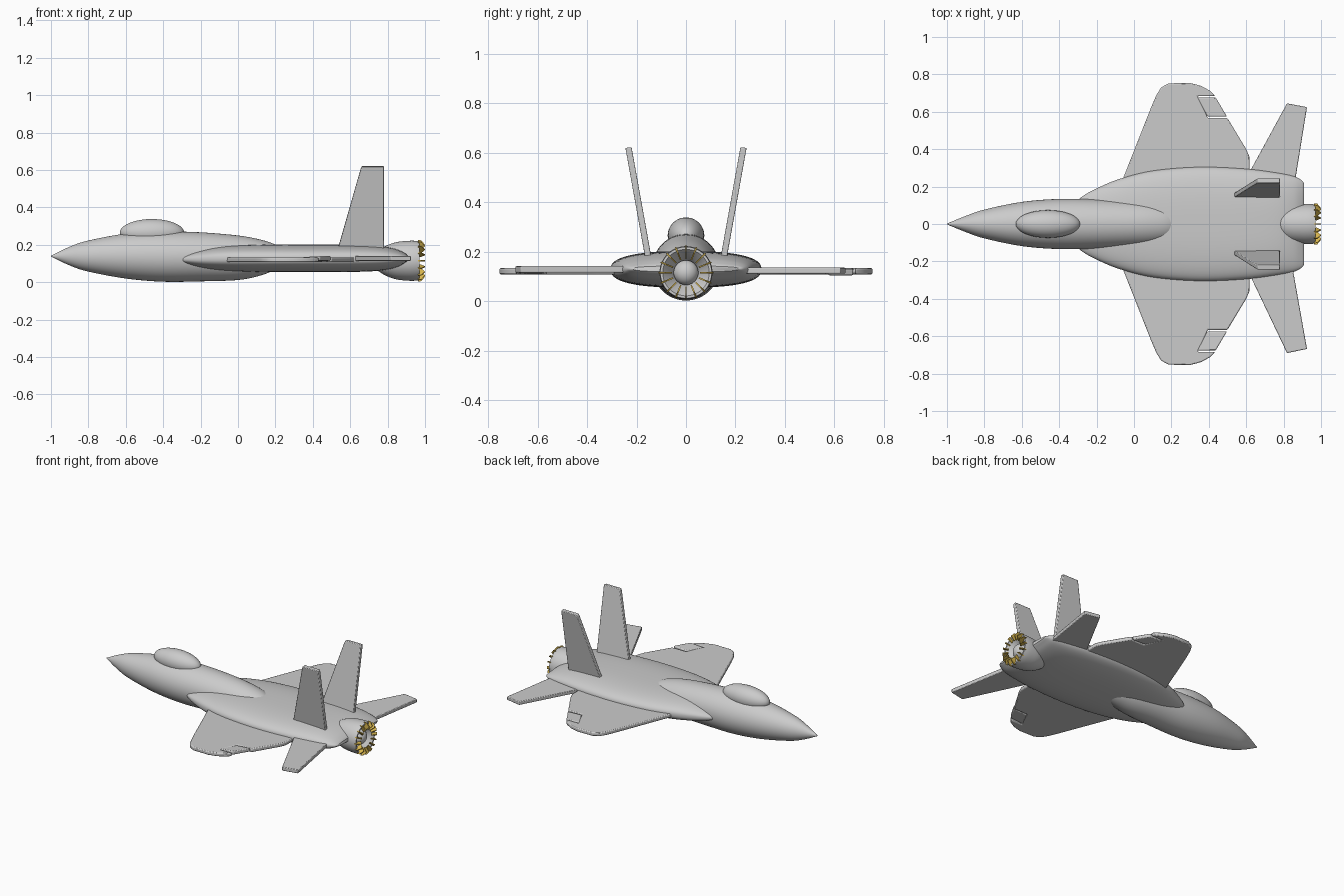
import bpy, bmesh, math
from mathutils import Vector

if "Cube" in bpy.data.objects:
    bpy.data.objects.remove(bpy.data.objects["Cube"])

gold = bpy.data.materials.new("gold")
gold.diffuse_color = (0.7, 0.48, 0.08, 1)
gold.use_nodes = True
gold.node_tree.nodes["Principled BSDF"].inputs["Base Color"].default_value = gold.diffuse_color


def finish(name, bm, angle=40, bevel=0, mirror=False, mat=None):
    bmesh.ops.recalc_face_normals(bm, faces=bm.faces)
    me = bpy.data.meshes.new(name)
    bm.to_mesh(me)
    bm.free()
    ob = bpy.data.objects.new(name, me)
    bpy.context.collection.objects.link(ob)
    if mat:
        me.materials.append(mat)
    bpy.ops.object.select_all(action='DESELECT')
    ob.select_set(True)
    bpy.context.view_layer.objects.active = ob
    bpy.ops.object.shade_smooth_by_angle(angle=math.radians(angle))
    if bevel:
        b = ob.modifiers.new("bevel", 'BEVEL')
        b.width, b.segments, b.limit_method = bevel, 2, 'ANGLE'
    if mirror:
        ob.modifiers.new("mirror", 'MIRROR').use_axis = (False, True, False)
    return ob


def smooth(stations, steps=5):
    """Catmull-Rom interpolation through the stations."""
    p = [Vector(s) for s in stations]
    p = [p[0]] + p + [p[-1]]
    out = []
    for a, b, c, d in zip(p, p[1:], p[2:], p[3:]):
        for k in range(steps):
            t = k / steps
            out.append(0.5 * (2 * b + (c - a) * t + (2 * a - 5 * b + 4 * c - d) * t * t
                              + (3 * b - a - 3 * c + d) * t ** 3))
    return out + [p[-1]]


def loft(name, rings, power=2.0, n=64, angle=40):
    """Skin superellipse rings given as (x, centre z, half height, half width)."""
    bm = bmesh.new()
    loops = []
    for x, zc, hz, hy in rings:
        ring = []
        for i in range(n):
            a = 2 * math.pi * i / n
            c, s = math.cos(a), math.sin(a)
            ring.append(bm.verts.new((x, hy * math.copysign(abs(c) ** (2 / power), c),
                                      zc + hz * math.copysign(abs(s) ** (2 / power), s))))
        loops.append(ring)
    for r, q in zip(loops, loops[1:]):
        for i in range(n):
            bm.faces.new((r[i], r[(i + 1) % n], q[(i + 1) % n], q[i]))
    bm.faces.new(loops[0])
    bm.faces.new(loops[-1])
    return finish(name, bm, angle)


def plate(name, pts, offset, bevel=0.006, mirror=False):
    """Flat panel: outline of 3D points thickened by an offset vector."""
    bm = bmesh.new()
    face = bm.faces.new([bm.verts.new(p) for p in pts])
    ext = bmesh.ops.extrude_face_region(bm, geom=[face])
    bmesh.ops.translate(bm, vec=offset,
                        verts=[v for v in ext['geom'] if isinstance(v, bmesh.types.BMVert)])
    return finish(name, bm, 40, bevel, mirror)


def ellipsoid(name, centre, radii):
    bm = bmesh.new()
    bmesh.ops.create_uvsphere(bm, u_segments=40, v_segments=24, radius=1)
    for v in bm.verts:
        v.co = Vector(centre) + Vector([a * b for a, b in zip(v.co, radii)])
    return finish(name, bm)


# forward fuselage with pointed nose
loft("nose_fuselage", smooth([
    (-1.0, 0.14, 0.002, 0.002), (-0.9, 0.14, 0.05, 0.043), (-0.8, 0.14, 0.083, 0.077),
    (-0.6, 0.14, 0.12, 0.118), (-0.4, 0.137, 0.134, 0.134), (-0.2, 0.136, 0.131, 0.132),
    (0.0, 0.131, 0.119, 0.122), (0.12, 0.132, 0.096, 0.107), (0.2, 0.135, 0.066, 0.08),
    (0.27, 0.135, 0.02, 0.03)]))

# wide flattened rear body
loft("main_body", smooth([
    (-0.34, 0.12, 0.01, 0.09), (-0.28, 0.122, 0.03, 0.145), (-0.2, 0.124, 0.05, 0.19),
    (-0.08, 0.127, 0.066, 0.24), (0.1, 0.128, 0.073, 0.285), (0.35, 0.128, 0.074, 0.305),
    (0.6, 0.128, 0.073, 0.295), (0.76, 0.128, 0.066, 0.275), (0.85, 0.128, 0.048, 0.257),
    (0.895, 0.13, 0.025, 0.235), (0.91, 0.13, 0.012, 0.215)]), power=2.5)

# cockpit canopy
ellipsoid("canopy", (-0.46, 0, 0.265), (0.172, 0.074, 0.073))

# engine nozzle with hollow end
profile = [(0.72, 0.03), (0.76, 0.062), (0.8, 0.084), (0.85, 0.1), (0.9, 0.106), (0.94, 0.107),
           (0.97, 0.104)]
outer = [(x, 0.115, r, r) for x, r in smooth(profile, 3)]
inner = [(0.97, 0.115, r, r) for r in (0.094,)] + [(0.93, 0.115, 0.06, 0.06), (0.91, 0.115, 0.05, 0.05)]
loft("engine_nozzle", outer + inner, n=48)
ellipsoid("exhaust_cone", (0.925, 0, 0.115), (0.045, 0.05, 0.05))

# gold petals around the nozzle
bm = bmesh.new()
for i in range(16):
    a = 2 * math.pi * i / 16
    rad = Vector((0, math.cos(a), math.sin(a)))
    side = Vector((0, -math.sin(a), math.cos(a))) * 0.003
    prof = [(0.962, 0.111), (0.98, 0.109), (1.0, 0.085), (0.975, 0.056), (0.962, 0.075)]
    pair = [[bm.verts.new(Vector((x, 0, 0.115)) + rad * r + side * s) for x, r in prof]
            for s in (-1, 1)]
    bm.faces.new(pair[0])
    bm.faces.new(pair[1])
    for k in range(5):
        m = (k + 1) % 5
        bm.faces.new((pair[0][k], pair[0][m], pair[1][m], pair[1][k]))
finish("nozzle_petals", bm, 30, mat=gold)

# main wings, notched for the ailerons
wing = [(-0.085, 0.18), (-0.06, 0.24), (0.09, 0.62), (0.12, 0.69), (0.145, 0.73), (0.185, 0.752),
        (0.3, 0.754), (0.36, 0.738), (0.41, 0.71), (0.433, 0.684), (0.34, 0.684), (0.395, 0.566),
        (0.5, 0.566), (0.6, 0.4), (0.617, 0.36), (0.62, 0.18)]
plate("wing", [(x, y, 0.108) for x, y in wing], (0, 0, 0.025), mirror=True)

# ailerons, the front one tilted up a little
for side, lift in ((1, -0.004), (-1, 0.008)):
    flap = [(0.337, 0.676, 0), (0.392, 0.574, 0), (0.497, 0.574, lift), (0.437, 0.676, lift)]
    plate("aileron", [(x, side * y, 0.108 + z) for x, y, z in flap], (0, 0, 0.025))

# tailplanes (slightly uneven span)
plate("tailplane_back", [(0.57, 0.19, 0.111), (0.818, 0.645, 0.111), (0.925, 0.625, 0.111),
                         (0.855, 0.19, 0.111)], (0, 0, 0.024), 0.004)
plate("tailplane_front", [(0.58, -0.19, 0.115), (0.818, -0.69, 0.115), (0.925, -0.668, 0.115),
                          (0.84, -0.19, 0.115)], (0, 0, 0.026), 0.004)

# twin outward-leaning fins
fin = [(0.525, 0.15), (0.655, 0.605), (0.662, 0.622), (0.78, 0.622), (0.78, 0.15)]
plate("tail_fin", [(x, 0.144 + (z - 0.2) * 0.18, z) for x, z in fin], (0, 0.025, -0.003),
      0.004, mirror=True)
